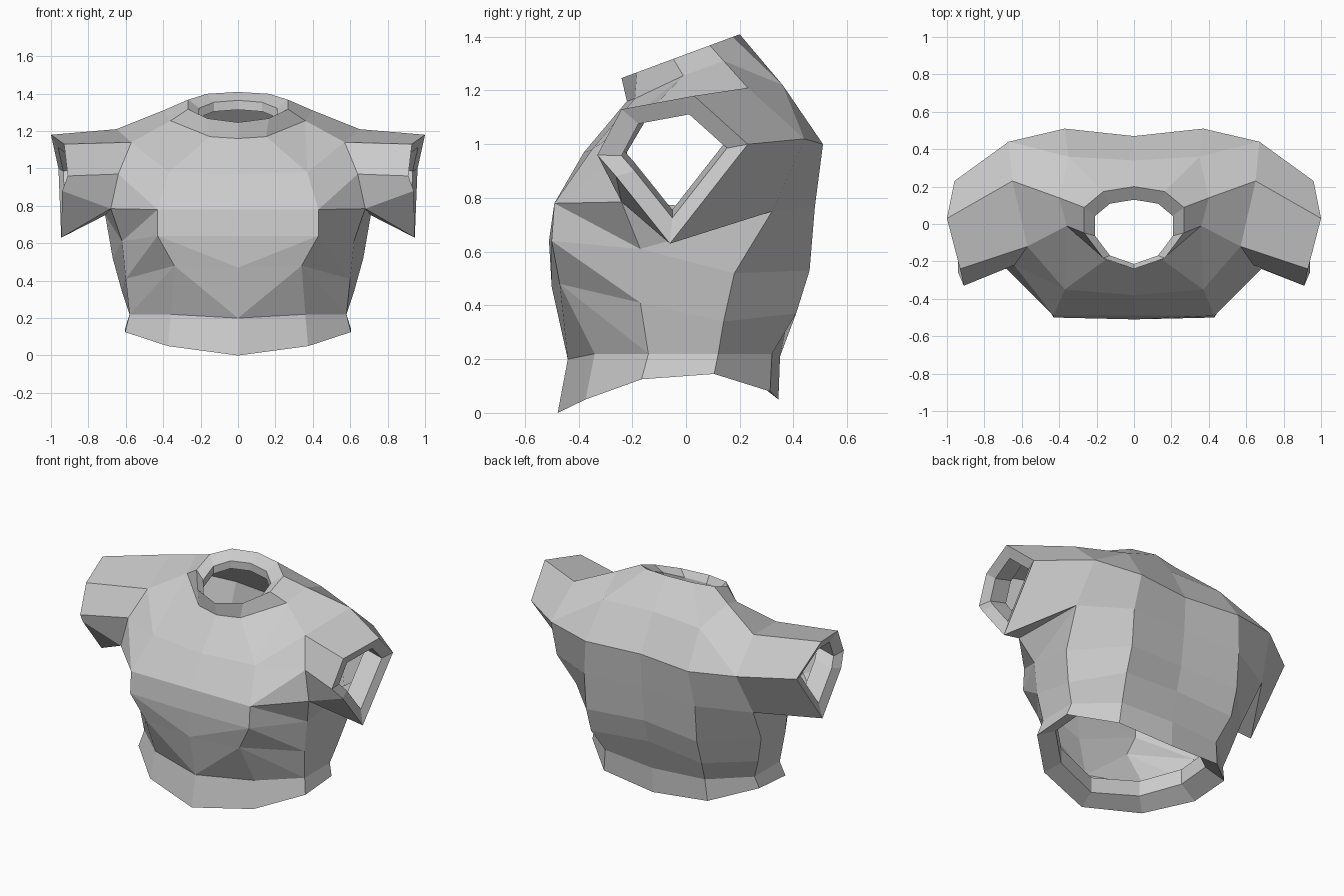
import bpy, bmesh, math
from mathutils import Vector as V

if "Cube" in bpy.data.objects:
    bpy.data.objects.remove(bpy.data.objects["Cube"])


def make(name, faces):
    """Build a part from half-side faces, mirrored over x and welded."""
    bm = bmesh.new()
    for f in faces:
        for s in (1, -1):
            vs = [bm.verts.new((p[0] * s, p[1], p[2])) for p in f]
            bm.faces.new(vs if s == 1 else vs[::-1])
    bmesh.ops.remove_doubles(bm, verts=bm.verts, dist=0.0005)
    bmesh.ops.recalc_face_normals(bm, faces=bm.faces)
    me = bpy.data.meshes.new(name)
    bm.to_mesh(me)
    bm.free()
    ob = bpy.data.objects.new(name, me)
    bpy.context.collection.objects.link(ob)
    return ob


def strip(a, b, closed=False):
    n = len(a)
    return [(a[i], a[(i + 1) % n], b[(i + 1) % n], b[i])
            for i in range(n if closed else n - 1)]


def faceted(a, b):
    """Strip whose front two quads are split along the visible creases."""
    return [(a[0], a[1], b[1]), (a[0], b[1], b[0]),
            (a[1], a[2], b[1]), (a[2], b[2], b[1])] + strip(a[2:], b[2:])


def lip(ring, centre, scale, rim, depth, closed=False):
    """Turned-in edge: a rim face followed by a short inner wall."""
    inner = [V(centre) + (V(p) - V(centre)) * scale for p in ring]
    if not closed:
        inner = [V((p.x, p.y, r[2])) for p, r in zip(inner, ring)]
    inner = [p + V(rim) for p in inner]
    deep = [p + V(depth) for p in inner]
    return strip(ring, inner, closed) + strip(inner, deep, closed)


# Half cross-sections, front centre to back centre
waist = [(0, -.44, .2), (.36, -.34, .22), (.58, -.14, .22),
         (.58, .12, .22), (.36, .32, .22), (0, .35, .21)]
belly = [(0, -.5, .47), (.34, -.47, .48), (.6, -.17, .41),
         (.62, .14, .34), (.4, .41, .37), (0, .39, .4)]
ribs = [(0, -.51, .64), (.43, -.5, .64), (.62, -.17, .61),
        (.67, .18, .52), (.4, .46, .53), (0, .43, .55)]
chest = [(0, -.49, .78), (.43, -.49, .78), (.68, -.24, .785),
         (.71, .32, .75), (.4, .48, .77), (0, .46, .78)]
yoke = [(0, -.22, 1.16), (.15, -.19, 1.17), (.36, -.01, 1.255),
        (.4, .14, 1.31), (.35, .36, 1.22), (0, .34, 1.23)]
hem = [(x * 1.04, y * 1.04 - .02, z) for (x, y, _), z in
       zip(waist, (0, .05, .125, .145, .08, .05))]
neck = []
for i in range(6):
    a = math.radians(36 * i)
    y = -.02 - .22 * math.cos(a) + .045 * math.sin(a) ** 2
    neck.append((.28 * math.sin(a), y, 1.335 + .37 * y))

# Upper chest, armhole and upper back points
u0, u1 = (0, -.38, .97), (.37, -.35, .98)
arm_front, arm_top, arm_back = (.57, -.12, 1.14), (.65, .23, 1.21), (.67, .44, 1.02)
arm_mid = (.64, -.22, .97)
k4, k5 = (.37, .51, 1.0), (0, .47, 1.0)

# Torso
torso = faceted(waist, belly) + faceted(belly, ribs)
torso += [(ribs[0], ribs[1], chest[1], chest[0]),
          (ribs[1], ribs[2], chest[1]), (ribs[2], chest[2], chest[1]),
          (ribs[2], ribs[3], chest[3]), (ribs[2], chest[3], chest[2])]
torso += strip(ribs[3:], chest[3:])
torso += [(chest[0], chest[1], u1, u0), (chest[1], chest[2], arm_mid),
          (chest[1], arm_mid, u1), (u1, arm_mid, arm_front),
          (u0, u1, yoke[1], yoke[0]), (u1, arm_front, yoke[2]),
          (u1, yoke[2], yoke[1]), (arm_front, arm_top, yoke[3], yoke[2]),
          (arm_top, arm_back, yoke[4], yoke[3]), (arm_back, k4, yoke[4]),
          (k4, k5, yoke[5], yoke[4]), (chest[3], chest[4], k4, arm_back),
          (chest[4], chest[5], k5, k4)]
make("torso", torso)

# Collar
make("collar", strip(yoke, neck)
     + lip(neck, (0, -.12, 1.3), .78, (0, 0, -.045), (0, 0, -.05)))

# Flared hem
make("hem", strip(hem, waist) + lip(hem, (0, -.04, .1), .8, (0, 0, .06), (0, 0, .1)))

# Sleeves
cuff = [(.93, -.24, 1.13), (1, .03, 1.18), (.96, .23, 1),
        (.945, -.06, .63), (.94, -.26, .88), (.91, -.33, .96)]
sleeve = [(arm_front, arm_top, cuff[1], cuff[0]), (arm_top, arm_back, cuff[2], cuff[1]),
          (arm_back, chest[3], cuff[3], cuff[2]), (chest[3], chest[2], cuff[3]),
          (chest[2], cuff[4], cuff[3]), (chest[2], arm_mid, cuff[5], cuff[4]),
          (arm_mid, arm_front, cuff[0], cuff[5])]
make("sleeves", sleeve + lip(cuff, (.94, -.03, .95), .7, (-.02, 0, 0), (-.12, 0, .03), True))
